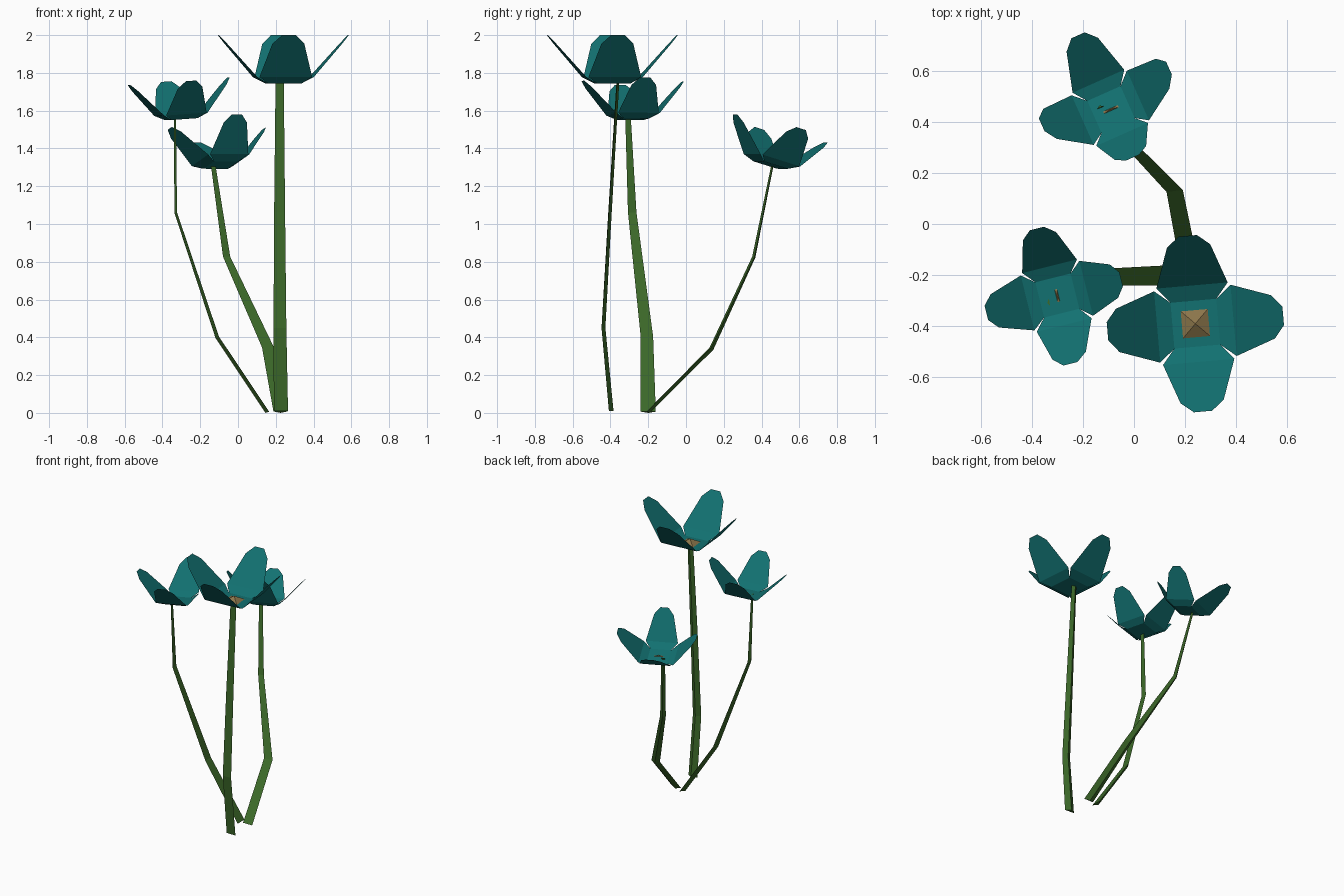
import bpy
import bmesh
from math import radians
from mathutils import Matrix, Vector

cube = bpy.data.objects.get("Cube")
if cube:
    bpy.data.objects.remove(cube, do_unlink=True)


def material(name, rgb):
    mat = bpy.data.materials.new(name)
    mat.use_nodes = True
    mat.diffuse_color = (*rgb, 1)
    mat.node_tree.nodes["Principled BSDF"].inputs["Base Color"].default_value = (*rgb, 1)
    return mat


teal = material("petal teal", (0.006, 0.165, 0.165))
green = material("stem green", (0.045, 0.14, 0.022))
tan = material("flower centre tan", (0.26, 0.18, 0.07))


def finish(bm, name, mat, matrix=Matrix()):
    mesh = bpy.data.meshes.new(name)
    bm.to_mesh(mesh)
    bm.free()
    mesh.materials.append(mat)
    obj = bpy.data.objects.new(name, mesh)
    obj.matrix_world = matrix
    bpy.context.collection.objects.link(obj)


# Petal outline rows: distance from axis, half width, height
PETAL = [(0.09, 0.09, 0), (0.15, 0.14, 0.033), (0.305, 0.085, 0.209), (0.345, 0.036, 0.255)]


def blossom(name, matrix):
    bm = bmesh.new()
    # Square floor of the cup
    r = PETAL[0][0]
    bm.faces.new([bm.verts.new(p) for p in ((-r, -r, 0), (r, -r, 0), (r, r, 0), (-r, r, 0))])
    # Four petals, each a lower flare and a flat blade
    for i in range(4):
        turn = Matrix.Rotation(radians(90 * i), 3, "Z")
        left = [bm.verts.new(turn @ Vector((d, w, z))) for d, w, z in PETAL]
        right = [bm.verts.new(turn @ Vector((d, -w, z))) for d, w, z in PETAL]
        bm.faces.new([left[0], right[0], right[1], left[1]])
        bm.faces.new(right[1:] + left[:0:-1])
    bmesh.ops.remove_doubles(bm, verts=bm.verts, dist=0.0005)
    finish(bm, name, teal, matrix)


def centre(name, matrix, half_x, half_y, height):
    # Low four-sided pyramid
    bm = bmesh.new()
    base = [bm.verts.new((x * half_x, y * half_y, 0.002))
            for x, y in ((-1, -1), (1, -1), (1, 1), (-1, 1))]
    tip = bm.verts.new((0, 0, height))
    bm.faces.new(base[::-1])
    for i in range(4):
        bm.faces.new([base[i], base[(i + 1) % 4], tip])
    finish(bm, name, tan, matrix)


def stem(name, path, widths, sides, ridge):
    # Tapering, bent prism with a flattened triangular section
    bm = bmesh.new()
    pts = [Vector(p) for p in path]
    rings = []
    for i, (p, w, angle) in enumerate(zip(pts, widths, sides)):
        tangent = (pts[min(i + 1, len(pts) - 1)] - pts[max(i - 1, 0)]).normalized()
        side = Matrix.Rotation(radians(angle), 3, "Z") @ Vector((1, 0, 0))
        depth = tangent.cross(side).normalized() * ridge * w * 0.3
        corners = [p - side * w / 2 - depth / 2, p + side * w / 2 - depth / 2, p + depth / 2]
        for c in corners:
            c.z = max(c.z, 0)
        rings.append([bm.verts.new(c) for c in corners])
    for a, b in zip(rings, rings[1:]):
        for i in range(3):
            j = (i + 1) % 3
            bm.faces.new([a[i], a[j], b[j], b[i]])
    bm.faces.new(rings[0][::-1])
    bm.faces.new(rings[-1])
    bmesh.ops.recalc_face_normals(bm, faces=bm.faces)
    finish(bm, name, green)


def frame(location, axis, angle, size):
    tilt = Vector((0, 0, 1)).rotation_difference(Vector(axis)).to_matrix().to_4x4()
    return (Matrix.Translation(location) @ tilt
            @ Matrix.Rotation(radians(angle), 4, "Z") @ Matrix.Scale(size, 4))


# Tall flower
tall = frame((0.24, -0.39, 1.745), (0, 0, 1), 5, 1)
blossom("tall_blossom", tall)
centre("tall_centre", tall, 0.053, 0.053, 0.035)
stem("tall_stem",
     [(0.228, -0.395, 0.01), (0.222, -0.437, 0.45), (0.22, -0.402, 1.06), (0.22, -0.36, 1.748)],
     [0.075, 0.068, 0.058, 0.044], [-3, 0, 2, 5], 1)

# Middle flower
middle = frame((-0.30, -0.28, 1.555), (-0.07, -0.01, 1), 14, 0.79)
blossom("middle_blossom", middle)
centre("middle_centre", middle, 0.006, 0.032, 0.012)
stem("middle_stem",
     [(0.155, -0.2, 0), (-0.11, -0.207, 0.4), (-0.33, -0.285, 1.06), (-0.335, -0.307, 1.553)],
     [0.08, 0.066, 0.045, 0.03], [90, 90, 92, 98], 1)

# Low flower, leaning back
low = frame((-0.09, 0.448, 1.312), (-0.11, 0.253, 0.96), 24, 0.79)
blossom("low_blossom", low)
centre("low_centre", low, 0.04, 0.006, 0.012)
stem("low_stem",
     [(0.225, -0.2, 0), (0.158, 0.137, 0.34), (-0.062, 0.362, 0.825), (-0.133, 0.46, 1.312)],
     [0.075, 0.064, 0.04, 0.026], [0, 8, 18, 22], 1)
